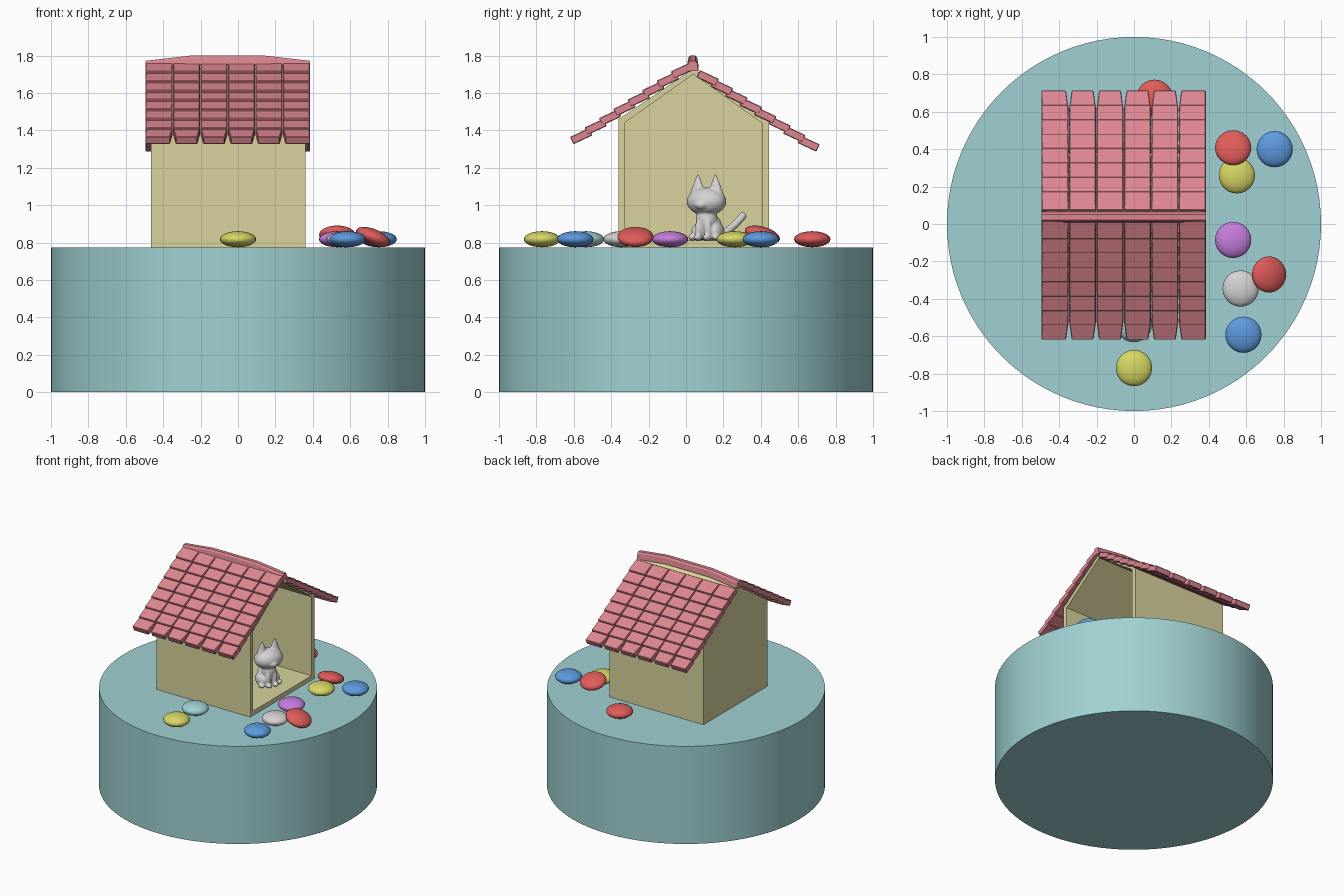
import bpy, bmesh, math
from mathutils import Matrix, Vector

cube = bpy.data.objects.get("Cube")
if cube:
    bpy.data.objects.remove(cube, do_unlink=True)


def material(name, rgb):
    lin = [((c / 255 + 0.055) / 1.055) ** 2.4 for c in rgb] + [1.0]
    m = bpy.data.materials.new(name)
    m.diffuse_color = lin
    m.use_nodes = True
    m.node_tree.nodes["Principled BSDF"].inputs["Base Color"].default_value = lin
    return m


TEAL = material("teal", (160, 209, 211))
CREAM = material("cream", (216, 212, 157))
PINK = material("roof pink", (221, 134, 144))
RED = material("red", (224, 92, 90))
BLUE = material("blue", (92, 154, 222))
YELLOW = material("yellow", (215, 214, 100))
PURPLE = material("purple", (196, 125, 220))
PALE = material("pale grey", (214, 210, 211))


def finish(name, bm, mat, smooth=False):
    bmesh.ops.recalc_face_normals(bm, faces=bm.faces)
    me = bpy.data.meshes.new(name)
    bm.to_mesh(me)
    bm.free()
    me.materials.append(mat)
    ob = bpy.data.objects.new(name, me)
    bpy.context.collection.objects.link(ob)
    if smooth:
        bpy.ops.object.select_all(action='DESELECT')
        ob.select_set(True)
        bpy.context.view_layer.objects.active = ob
        bpy.ops.object.shade_smooth_by_angle(angle=math.radians(40))
    return ob


def ellipsoid(bm, loc, radii, rot=None, seg=24, rings=14):
    mat = Matrix.LocRotScale(Vector(loc), rot, Vector(radii))
    bmesh.ops.create_uvsphere(bm, u_segments=seg, v_segments=rings, radius=1, matrix=mat)


def box_from_corners(bm, low, high):
    """Closed hexahedron from two matching loops of four corners."""
    a = [bm.verts.new(p) for p in low]
    b = [bm.verts.new(p) for p in high]
    bm.faces.new(a)
    bm.faces.new(b)
    for i in range(4):
        j = (i + 1) % 4
        bm.faces.new((a[i], a[j], b[j], b[i]))


# Round pedestal
BASE_Z = 0.775
bm = bmesh.new()
bmesh.ops.create_cone(bm, cap_ends=True, segments=96, radius1=1, radius2=1, depth=BASE_Z,
                      matrix=Matrix.Translation((0, 0, BASE_Z / 2)))
finish("pedestal", bm, TEAL, True)

# House: five-sided shell, open towards +x
outer = [(-0.36, BASE_Z), (0.445, BASE_Z), (0.445, 1.455), (0.04, 1.73), (-0.36, 1.46)]
inner = [(-0.325, 0.81), (0.408, 0.81), (0.408, 1.437), (0.04, 1.70), (-0.325, 1.443)]
X_BACK, X_FRONT, WALL = -0.465, 0.36, 0.035
bm = bmesh.new()
loops = [[bm.verts.new((x, y, z)) for y, z in prof] for x, prof in
         ((X_BACK, outer), (X_FRONT, outer), (X_FRONT, inner), (X_BACK + WALL, inner))]
bm.faces.new(loops[0])
bm.faces.new(loops[3])
for a, b in zip(loops, loops[1:]):
    for i in range(5):
        j = (i + 1) % 5
        bm.faces.new((a[i], a[j], b[j], b[i]))
finish("house_shell", bm, CREAM)

# Roof tiles: overlapping rows of flat slabs, tapered at the eaves
ROWS, COLS, X0, X1 = 8, 6, -0.495, 0.385
PITCH, DROP, TILT, THICK, LENGTH = 0.077, 0.05, math.radians(25), 0.043, 0.112
STEP = (X1 - X0) / COLS


def roof_side(name, side, eave_y, eave_z):
    bm = bmesh.new()
    for row in range(ROWS):
        up = ROWS - 1 - row
        end = Vector((0, eave_y - side * PITCH * up, eave_z + DROP * up))
        along = Vector((0, -side * math.cos(TILT), math.sin(TILT)))
        down = Vector((0, -side * math.sin(TILT), -math.cos(TILT))) * THICK
        taper = 0.015 if up == 0 else 0.003
        for col in range(COLS):
            left, right = X0 + col * STEP, X0 + (col + 1) * STEP
            lo_l = left + (taper if col > 0 else 0)
            lo_r = right - (taper if col < COLS - 1 else 0)
            hi = end + along * LENGTH
            top = [Vector((lo_l, *end.yz)), Vector((lo_r, *end.yz)),
                   Vector((right - 0.001, *hi.yz)), Vector((left + 0.001, *hi.yz))]
            box_from_corners(bm, top, [p + down for p in top])
    ob = finish(name, bm, PINK)
    bev = ob.modifiers.new("soft edges", 'BEVEL')
    bev.width = 0.004
    bev.segments = 1


roof_side("front_roof_tiles", -1, -0.62, 1.365)
roof_side("back_roof_tiles", 1, 0.715, 1.325)

# Gently arched ridge beam
bm = bmesh.new()
arch = [(-0.495, 1.772), (-0.25, 1.80), (0.14, 1.80), (0.385, 1.772)]
rings = [[bm.verts.new((x, y, z + dz)) for y, dz in
          ((0.005, -0.055), (0.012, -0.012), (0.022, 0), (0.05, 0), (0.06, -0.012), (0.067, -0.055))]
         for x, z in arch]
bm.faces.new(rings[0])
bm.faces.new(rings[-1])
for a, b in zip(rings, rings[1:]):
    for i in range(6):
        j = (i + 1) % 6
        bm.faces.new((a[i], a[j], b[j], b[i]))
finish("ridge_beam", bm, PINK)

# Pebbles: name, colour, x, y, z, tilt about x and y in degrees
PEBBLES = [
    ("yellow_front", YELLOW, 0.0, -0.77, 0.818, 0, 0),
    ("teal_front", TEAL, 0.0, -0.535, 0.818, 0, 0),
    ("blue_front", BLUE, 0.585, -0.592, 0.818, 0, 0),
    ("pale", PALE, 0.57, -0.345, 0.818, 0, 0),
    ("red_leaning", RED, 0.722, -0.27, 0.83, 0, 22),
    ("purple", PURPLE, 0.53, -0.085, 0.818, 0, 0),
    ("yellow_side", YELLOW, 0.55, 0.26, 0.818, 0, 0),
    ("red_stacked", RED, 0.53, 0.408, 0.842, -16, 0),
    ("blue_back", BLUE, 0.752, 0.4, 0.818, 0, 0),
    ("red_back", RED, 0.11, 0.675, 0.818, 0, 0),
]
for name, mat, x, y, z, rx, ry in PEBBLES:
    bm = bmesh.new()
    turn = (Matrix.Rotation(math.radians(rx), 3, 'X') @ Matrix.Rotation(math.radians(ry), 3, 'Y'))
    ellipsoid(bm, (x, y, z), (0.097, 0.097, 0.043), turn.to_quaternion())
    finish("pebble_" + name, bm, mat, True)

# Sitting cat, fused from rounded volumes
bm = bmesh.new()
ellipsoid(bm, (-0.015, 0, 0.07), (0.07, 0.072, 0.075))
ellipsoid(bm, (0.012, 0, 0.11), (0.055, 0.058, 0.075))
ellipsoid(bm, (0.012, 0, 0.208), (0.088, 0.11, 0.075))
ellipsoid(bm, (0.085, 0, 0.19), (0.028, 0.035, 0.024))
for s in (-1, 1):
    ellipsoid(bm, (-0.005, s * 0.055, 0.045), (0.058, 0.034, 0.048))
    ellipsoid(bm, (0.035, s * 0.072, 0.016), (0.032, 0.02, 0.018))
    ellipsoid(bm, (0.05, s * 0.027, 0.06), (0.022, 0.021, 0.058))
    ellipsoid(bm, (0.062, s * 0.027, 0.016), (0.03, 0.022, 0.018))
    bmesh.ops.create_cone(bm, cap_ends=True, segments=16, radius1=0.048, radius2=0.006, depth=0.11,
                          matrix=Matrix.Translation((0.01, s * 0.052, 0.298))
                          @ Matrix.Diagonal((0.65, 1, 1, 1)))
for i in range(15):
    t = i / 14
    ellipsoid(bm, (-0.05 - 0.15 * t, 0.03 + 0.085 * t, 0.025 + 0.105 * t ** 1.6),
              (0.021, 0.021, 0.021), seg=12, rings=8)
bmesh.ops.transform(bm, verts=bm.verts, matrix=Matrix.Translation((0.18, 0.115, 0.812))
                    @ Matrix.Rotation(math.radians(-25), 4, 'Z'))
cat = finish("cat", bm, PALE)
rem = cat.modifiers.new("fuse", 'REMESH')
rem.mode = 'VOXEL'
rem.voxel_size = 0.006
rem.use_smooth_shade = True
sm = cat.modifiers.new("soften", 'SMOOTH')
sm.factor = 0.5
sm.iterations = 5
